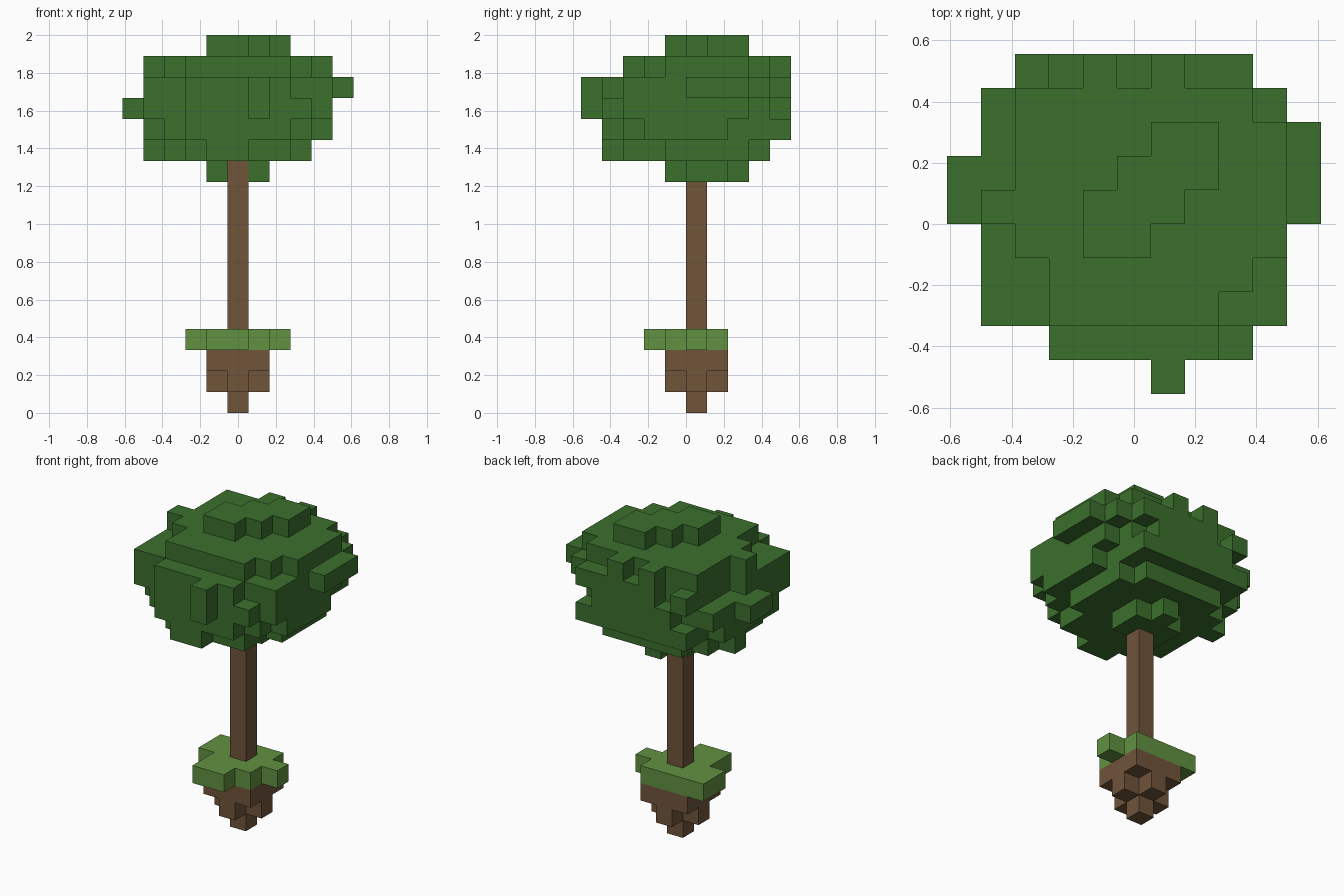
import bpy
import bmesh

CELL = 1 / 9  # edge length of one block

if "Cube" in bpy.data.objects:
    bpy.data.objects.remove(bpy.data.objects["Cube"], do_unlink=True)


def make_material(name, colour):
    mat = bpy.data.materials.new(name)
    mat.use_nodes = True
    mat.diffuse_color = (*colour, 1)
    bsdf = next(n for n in mat.node_tree.nodes if n.type == "BSDF_PRINCIPLED")
    bsdf.inputs["Base Color"].default_value = (*colour, 1)
    bsdf.inputs["Roughness"].default_value = 0.9
    return mat


def slabs(bottom, top, *rectangles):
    """Blocks filling each (left, right, front, back) rectangle between two levels."""
    return {
        (x, y, z)
        for left, right, front, back in rectangles
        for x in range(left, right + 1)
        for y in range(front, back + 1)
        for z in range(bottom, top + 1)
    }


def build_blocks(name, cells, mat):
    """Skin the outside of a set of blocks and merge its flat faces."""
    bm = bmesh.new()
    corners = {}

    def corner(p):
        if p not in corners:
            corners[p] = bm.verts.new(((p[0] - 0.5) * CELL, p[1] * CELL, p[2] * CELL))
        return corners[p]

    for cell in sorted(cells):
        for axis in range(3):
            for side in (0, 1):
                neighbour = list(cell)
                neighbour[axis] += 2 * side - 1
                if tuple(neighbour) in cells:
                    continue
                loop = []
                for a, b in ((0, 0), (1, 0), (1, 1), (0, 1)):
                    p = list(cell)
                    p[axis] += side
                    p[(axis + 1) % 3] += a
                    p[(axis + 2) % 3] += b
                    loop.append(corner(tuple(p)))
                bm.faces.new(loop if side else loop[::-1])
    bmesh.ops.dissolve_limit(bm, angle_limit=0.01, verts=bm.verts[:], edges=bm.edges[:])
    mesh = bpy.data.meshes.new(name)
    bm.to_mesh(mesh)
    bm.free()
    mesh.materials.append(mat)
    bpy.context.collection.objects.link(bpy.data.objects.new(name, mesh))


leaf_green = make_material("leaf green", (0.044, 0.162, 0.026))
grass_green = make_material("grass green", (0.120, 0.283, 0.053))
bark_brown = make_material("bark brown", (0.162, 0.089, 0.042))

# Lump of soil tapering to a point
soil = slabs(0, 2, (0, 0, 0, 0))
soil |= slabs(1, 2, (-1, 1, 0, 0), (0, 0, -1, 1))
soil |= slabs(2, 2, (-1, 1, -1, 1))
build_blocks("soil", soil, bark_brown)

# Ragged grass cap
grass = slabs(3, 3, (-2, 1, 1, 1), (-2, 2, 0, 0), (-1, 1, -1, -1), (-1, 0, -2, -2))
build_blocks("grass", grass, grass_green)

# Trunk
build_blocks("trunk", slabs(4, 11, (0, 0, 0, 0)), bark_brown)

# Crown underside, around the top of the trunk
crown = slabs(11, 11, (-1, -1, -1, 1), (1, 1, 0, 1), (0, 0, 1, 2))
crown |= slabs(12, 12, (-2, 2, -3, 3), (-3, 3, -1, 2), (-3, 2, -2, 2))
crown |= slabs(12, 12, (-4, -4, 1, 1), (-1, 0, -4, -4))

# Broad middle of the crown
crown |= slabs(13, 15, (-2, 2, -4, 3), (-4, 4, -2, 0))
crown |= slabs(13, 13, (-3, 3, -3, 4), (-4, 4, -2, 1), (-4, 3, 2, 2))
crown |= slabs(14, 14, (-4, 4, -3, 2), (-4, 3, 3, 3), (-2, 2, 4, 4), (3, 3, -4, -4))
crown |= slabs(15, 15, (-4, 4, -3, 0), (-3, 4, 1, 3), (-1, 3, 4, 4), (-3, -3, 4, 4))

# Leaf clumps sticking out to the sides and the front
crown |= slabs(14, 14, (-5, -5, 0, 1))
crown |= slabs(15, 15, (5, 5, 0, 2))
crown |= slabs(14, 15, (1, 1, -5, -5))

# Crown shoulder and peak
crown |= slabs(16, 16, (-3, 4, -1, 2), (-4, -4, 0, 0), (-3, 3, 3, 3))
crown |= slabs(16, 16, (-2, 3, -2, -2), (-2, 2, -3, -3), (-1, -1, 4, 4), (1, 1, 4, 4))
crown |= slabs(17, 17, (1, 2, 2, 2), (0, 2, 1, 1), (-1, 1, 0, 0), (-1, 0, -1, -1))
build_blocks("crown", crown, leaf_green)
